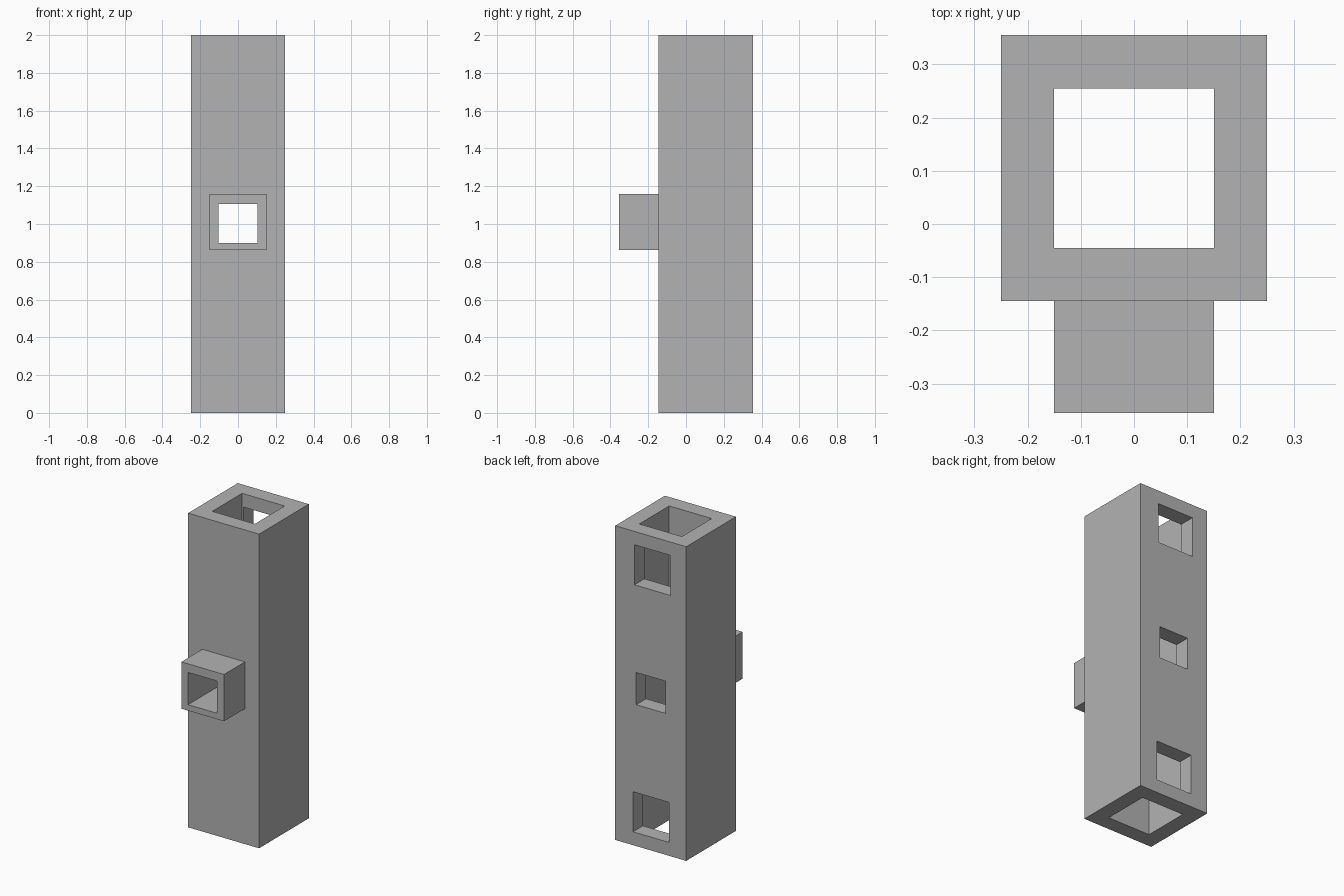
import bpy
from mathutils import Vector

cube = bpy.data.objects.get("Cube")
if cube:
    bpy.data.objects.remove(cube, do_unlink=True)

grey = bpy.data.materials.new("plain_grey")
grey.use_nodes = True
colour = (0.45, 0.45, 0.45, 1)
grey.diffuse_color = colour
grey.node_tree.nodes["Principled BSDF"].inputs["Base Color"].default_value = colour


def box(name, low, high):
    """Box spanning two opposite corners."""
    low, high = Vector(low), Vector(high)
    bpy.ops.mesh.primitive_cube_add(size=1, location=(low + high) / 2)
    obj = bpy.context.object
    obj.name = name
    obj.scale = high - low
    bpy.ops.object.transform_apply(location=True, rotation=False, scale=True)
    obj.data.materials.append(grey)
    return obj


def cut(target, low, high):
    """Cut a square opening through the target."""
    cutter = box("cutter", low, high)
    cutter.hide_render = True
    mod = target.modifiers.new("opening", "BOOLEAN")
    mod.operation = "DIFFERENCE"
    mod.solver = "EXACT"
    mod.object = cutter
    bpy.context.view_layer.objects.active = target
    bpy.ops.object.modifier_apply(modifier=mod.name)
    bpy.data.objects.remove(cutter, do_unlink=True)


FRONT, BACK, TIP = -0.145, 0.355, -0.355
WALL = 0.1

# Hollow square column, open at both ends
column = box("column", (-0.25, FRONT, 0), (0.25, BACK, 2))
cut(column, (-0.15, FRONT + WALL, -1), (0.15, BACK - WALL, 3))

# Upper and lower windows in the back wall: centre x, bottom, top
for x, bottom, top in ((-0.012, 1.66, 1.915), (-0.002, 0.085, 0.34)):
    cut(column, (x - 0.127, 0.1, bottom), (x + 0.127, 1, top))

# Short square spout on the front
spout = box("front_spout", (-0.15, TIP, 0.862), (0.15, FRONT, 1.16))

# Middle passage through the spout and both walls
for part in (column, spout):
    cut(part, (-0.103, -1, 0.9), (0.102, 1, 1.105))
